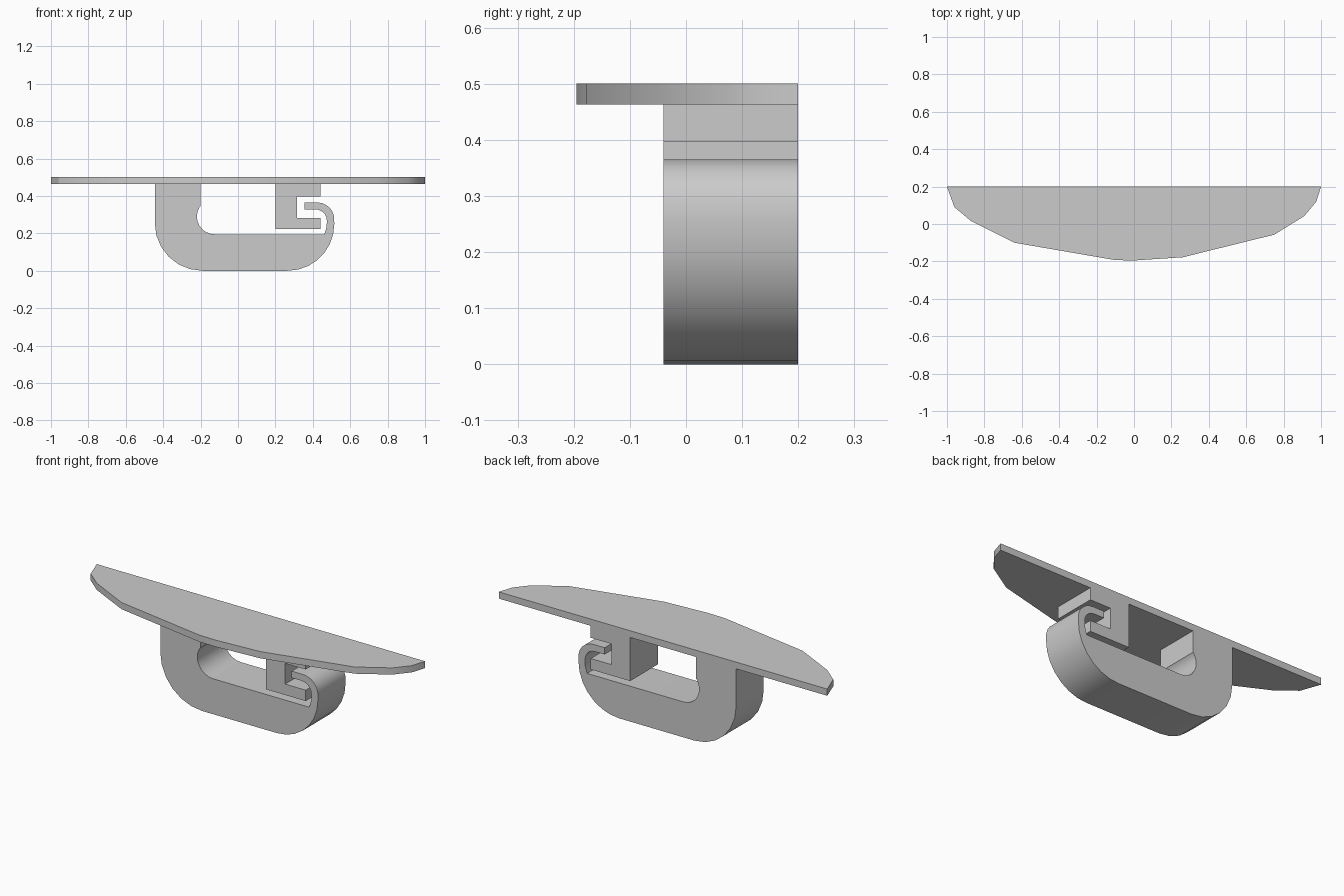
import bpy, bmesh
from math import radians, cos, sin
from mathutils import Vector

cube = bpy.data.objects.get("Cube")
if cube:
    bpy.data.objects.remove(cube)

grey = bpy.data.materials.new("plain_grey")
grey.use_nodes = True
colour = (0.6, 0.6, 0.6, 1)
grey.diffuse_color = colour
grey.node_tree.nodes["Principled BSDF"].inputs["Base Color"].default_value = colour


def arc(cx, cz, rx, rz, start, end, steps):
    """Points along an elliptical arc, angles in degrees."""
    angles = [radians(start + (end - start) * i / steps) for i in range(steps + 1)]
    return [(cx + rx * cos(a), cz + rz * sin(a)) for a in angles]


def extrude_profile(name, points, place, direction):
    """Solid made by sweeping a flat outline along a straight direction."""
    bm = bmesh.new()
    face = bm.faces.new([bm.verts.new(place(*p)) for p in points])
    swept = bmesh.ops.extrude_face_region(bm, geom=[face])["geom"]
    verts = [g for g in swept if isinstance(g, bmesh.types.BMVert)]
    bmesh.ops.translate(bm, verts=verts, vec=Vector(direction))
    bmesh.ops.recalc_face_normals(bm, faces=bm.faces[:])
    mesh = bpy.data.meshes.new(name)
    bm.to_mesh(mesh)
    bm.free()
    mesh.materials.append(grey)
    obj = bpy.data.objects.new(name, mesh)
    bpy.context.collection.objects.link(obj)
    bpy.ops.object.select_all(action="DESELECT")
    obj.select_set(True)
    bpy.context.view_layer.objects.active = obj
    bpy.ops.object.shade_smooth_by_angle(angle=radians(30))
    return obj


UNDERSIDE, BACK, FRONT = 0.463, 0.2, -0.04


def upright(x, z):
    return (x, FRONT, z)


# Thin top plate with a faceted bowed front edge
plate = [(-1, 0.2), (-0.96, 0.09), (-0.87, 0.015), (-0.64, -0.1), (-0.1, -0.193),
         (0, -0.195), (0.26, -0.178), (0.75, -0.057), (0.91, 0.042), (0.975, 0.12), (1, 0.2)]
extrude_profile("top_plate", plate, lambda x, y: (x, y, UNDERSIDE), (0, 0, 0.5 - UNDERSIDE))

# Curved loop: post, rounded base and curled hook tip
loop = [(-0.445, UNDERSIDE)]
loop += arc(-0.19, 0.255, 0.255, 0.255, 180, 270, 6)
loop += arc(0.265, 0.25, 0.25, 0.25, 270, 360, 7)
loop += arc(0.425, 0.275, 0.09, 0.09, 10, 90, 5)
loop += [(0.355, 0.365), (0.355, 0.328)]
loop += arc(0.415, 0.268, 0.06, 0.06, 90, 0, 5)
loop += [(0.474, 0.235), (0.462, 0.195)]
loop += arc(-0.125, 0.29, 0.095, 0.095, 270, 150, 8)
loop += [(-0.2, 0.345), (-0.2, UNDERSIDE)]
extrude_profile("hook_loop", loop, upright, (0, BACK - FRONT, 0))

# Notched block that the hook tip closes into
catch = [(0.2, UNDERSIDE), (0.2, 0.223), (0.44, 0.223), (0.44, 0.283), (0.315, 0.283),
         (0.315, 0.397), (0.44, 0.397), (0.44, UNDERSIDE)]
extrude_profile("catch_block", catch, upright, (0, BACK - FRONT, 0))
